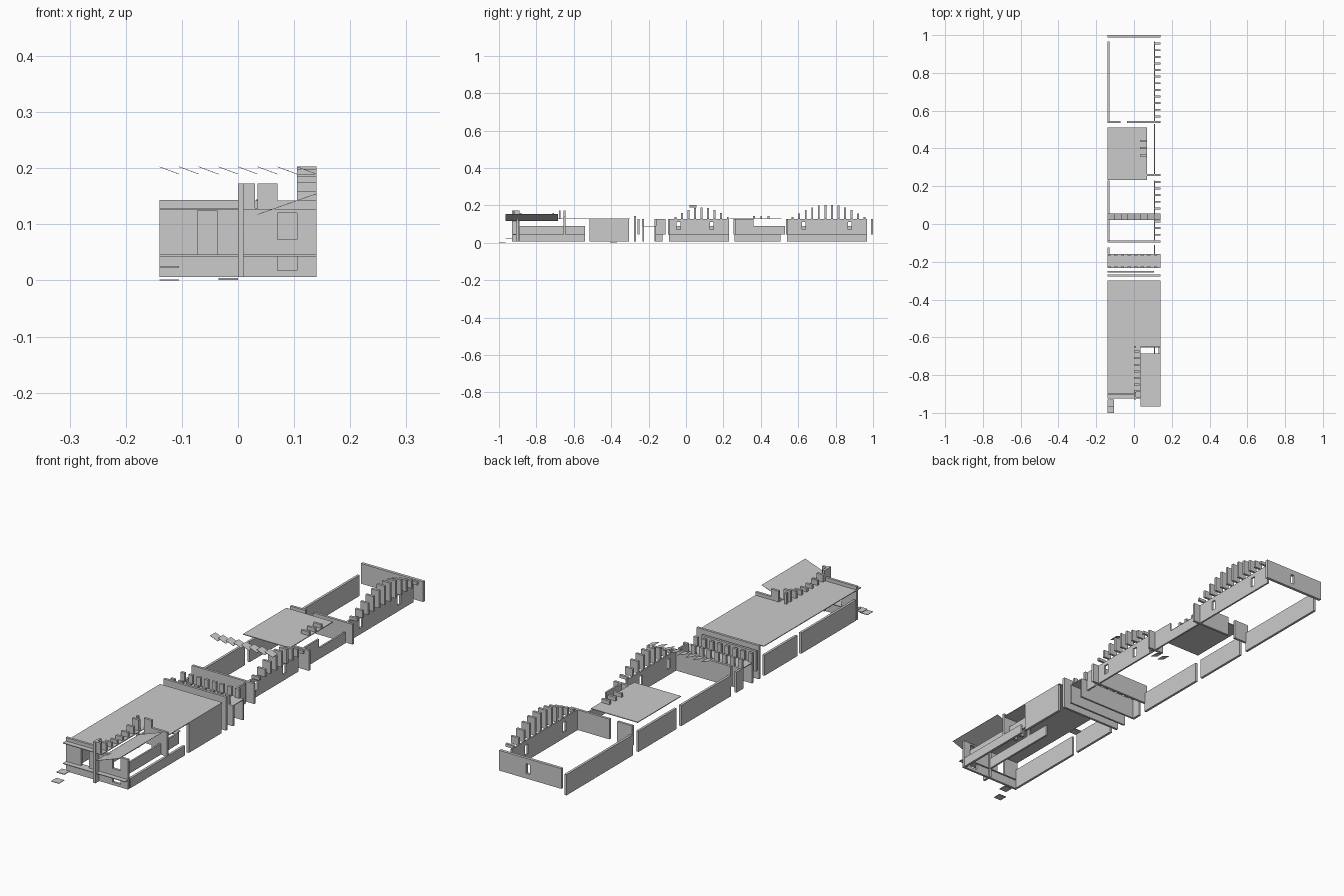
import bpy, bmesh, math
from mathutils import Matrix

if "Cube" in bpy.data.objects:
    bpy.data.objects.remove(bpy.data.objects["Cube"])


def parts(name, boxes):
    """One object made of axis-aligned boxes (x0, x1, y0, y1, z0, z1)."""
    bm = bmesh.new()
    for x0, x1, y0, y1, z0, z1 in boxes:
        m = Matrix.Translation(((x0 + x1) / 2, (y0 + y1) / 2, (z0 + z1) / 2))
        m = m @ Matrix.Diagonal((x1 - x0, y1 - y0, z1 - z0, 1))
        bmesh.ops.create_cube(bm, size=1, matrix=m)
    me = bpy.data.meshes.new(name)
    bm.to_mesh(me)
    bm.free()
    ob = bpy.data.objects.new(name, me)
    bpy.context.collection.objects.link(ob)
    return ob


def pierced(axis, c0, c1, a, b, z0, z1, holes):
    """Boxes of a wall running along 'axis' from a to b, with (start, end, low, high) holes."""
    out = []

    def add(s, e, l, h):
        if e > s and h > l:
            out.append((c0, c1, s, e, l, h) if axis == 'y' else (s, e, c0, c1, l, h))
    for s, e, l, h in holes:
        add(a, s, z0, z1)
        add(s, e, z0, l)
        add(s, e, h, z1)
        a = e
    add(a, b, z0, z1)
    return out


def panel(name, x0, x1, y0, y1, z0, z1, thick=0.001):
    """Thin sheet going from z0 at x0 to z1 at x1."""
    me = bpy.data.meshes.new(name)
    v = [(x, y, z + dz) for dz in (0, thick)
         for x, y, z in ((x0, y0, z0), (x1, y0, z1), (x1, y1, z1), (x0, y1, z0))]
    me.from_pydata(v, [], [(3, 2, 1, 0), (4, 5, 6, 7)] +
                   [(i, (i + 1) % 4, (i + 1) % 4 + 4, i + 4) for i in range(4)])
    ob = bpy.data.objects.new(name, me)
    bpy.context.collection.objects.link(ob)


BASE, FLOOR, SILL, TOP = 0.006, 0.045, 0.09, 0.127
STEP = 0.035

# west walls, all at sill height
for name, y0, y1 in (("rear", 0.54, 0.967), ("pavilion", 0.26, 0.505), ("court", -0.09, 0.23),
                     ("link", -0.16, -0.125), ("hall_back", -0.515, -0.305),
                     ("hall_front", -0.89, -0.54)):
    parts(f"west_wall_{name}", [(-0.14, -0.13, y0, y1, BASE, SILL)])


# east walls with small windows
def window(y):
    return (y - 0.01, y + 0.01, 0.07, 0.11)


EX = (0.105, 0.112)
parts("east_wall_rear", pierced('y', *EX, 0.54, 0.967, FLOOR, TOP, [window(0.63), window(0.875)]))
parts("east_wall_pavilion", [(*EX, 0.26, 0.36, FLOOR, TOP), (*EX, 0.36, 0.53, FLOOR, SILL)])
parts("east_wall_court", pierced('y', *EX, -0.09, 0.23, FLOOR, TOP, [window(-0.04), window(0.138)]))
parts("east_wall_link", [(*EX, -0.16, -0.11, FLOOR, TOP)])
parts("east_wall_hall_back", [(0.13, 0.14, -0.515, -0.305, FLOOR, TOP)])
parts("east_base_hall", [(0.13, 0.14, -0.515, -0.305, BASE, FLOOR), (0.13, 0.14, -0.89, -0.54, BASE, FLOOR)])
parts("east_wall_hall_front", [(*EX, -0.89, -0.54, FLOOR, SILL)])


# fin crests rising in a curve on the east walls
def crest(name, y0, n, peak):
    boxes = []
    for i in range(n):
        t = abs(2 * i / (n - 1) - 1)
        h = 0.012 + (peak - TOP - 0.012) * math.cos(math.pi * t / 2)
        y = y0 + i * STEP
        boxes.append((0.105, 0.14, y, y + 0.01, TOP, TOP + h))
    parts(name, boxes)


crest("rear_fin_crest", 0.565, 12, 0.204)
crest("court_fin_crest", -0.062, 9, 0.19)

# cross walls
parts("end_wall", pierced('x', 0.988, 1.0, -0.14, 0.14, FLOOR, TOP, [(0, 0.018, 0.065, 0.105)]))
parts("rear_cross_wall", [(-0.14, -0.072, 0.535, 0.545, FLOOR, TOP),
                          (-0.037, 0.14, 0.535, 0.545, FLOOR, TOP)])
parts("pavilion_cross_wall", [(0.07, 0.14, 0.255, 0.265, FLOOR, TOP)])
parts("court_cross_wall", [(-0.14, 0.14, -0.097, -0.087, FLOOR, TOP)])

# pavilion roof with small fins
parts("pavilion_roof", [(-0.14, 0.07, 0.232, 0.51, 0.126, 0.129)])
parts("pavilion_roof_fins", [(0.032, 0.068, y, y + 0.01, 0.129, 0.144) for y in (0.358, 0.397, 0.436)])

# tilted louvres across the court
for i in range(8):
    x = -0.14 + i * STEP
    panel(f"louvre_{i + 1}", x, x + STEP, 0.02, 0.055, 0.202, 0.189)

# link block with two rows of teeth
parts("link_slab", [(-0.14, 0.14, -0.23, -0.16, SILL - 0.003, SILL)])
parts("link_walls", [(-0.14, 0.14, -0.232, -0.224, BASE, SILL), (-0.14, 0.14, -0.168, -0.16, BASE, SILL)])
parts("link_teeth", [(-0.14 + i * STEP, -0.122 + i * STEP, y, y + 0.01, SILL, TOP)
                     for y in (-0.234, -0.168) for i in range(8)])
parts("link_screen_wall", [(-0.14, 0.14, -0.278, -0.268, BASE, 0.142),
                           (-0.14, 0.105, -0.258, -0.248, FLOOR, TOP)])

# hall roof (notched around the annex), floor tile and front steps
parts("hall_roof", [(-0.14, 0.14, -0.65, -0.3, 0.126, 0.129), (-0.14, 0.035, -0.925, -0.65, 0.126, 0.129)])
parts("hall_floor_tile", [(-0.035, 0, -0.405, -0.37, 0.001, 0.004)])
parts("entry_steps", [(-0.14, -0.105, -1.0, -0.965, 0, 0.002), (-0.14, -0.105, -0.965, -0.93, 0.023, 0.026)])

# front facade with door, base, ledge and parapet
parts("front_facade", pierced('x', -0.905, -0.895, -0.14, 0.14, FLOOR, TOP,
                              [(-0.072, -0.037, FLOOR, 0.125), (0.07, 0.105, 0.073, 0.12)]))
parts("front_base", pierced('x', -0.905, -0.895, -0.14, 0.14, BASE, FLOOR, [(0.07, 0.105, 0.018, 0.043)]))
parts("front_ledge", [(-0.14, 0.14, -0.925, -0.89, 0.043, 0.046)])
parts("front_parapet", [(-0.14, 0, -0.905, -0.895, 0.129, 0.143)])
parts("front_post", [(0, 0.01, -0.93, -0.89, BASE, 0.173)])

# annex: inner wall and cross wall pieces
parts("annex_inner_wall", [(0, 0.008, -0.89, -0.54, FLOOR, SILL)])
parts("annex_cross_wall", [(0, 0.01, -0.655, -0.645, FLOOR, 0.173), (0.035, 0.07, -0.655, -0.645, 0.073, 0.173),
                           (0.07, 0.14, -0.655, -0.645, FLOOR, 0.142)])

# annex crest, highest at its two ends
boxes = []
for i in range(8):
    y = -0.925 + i * STEP
    t = abs(2 * i / 7 - 1)
    boxes.append((0.0, 0.03, y, y + 0.01, TOP, 0.143 + 0.03 * t ** 2))
parts("annex_fin_crest", boxes)

# sloping annex roof
panel("annex_sloped_roof", 0.035, 0.14, -0.965, -0.685, 0.117, 0.154)
